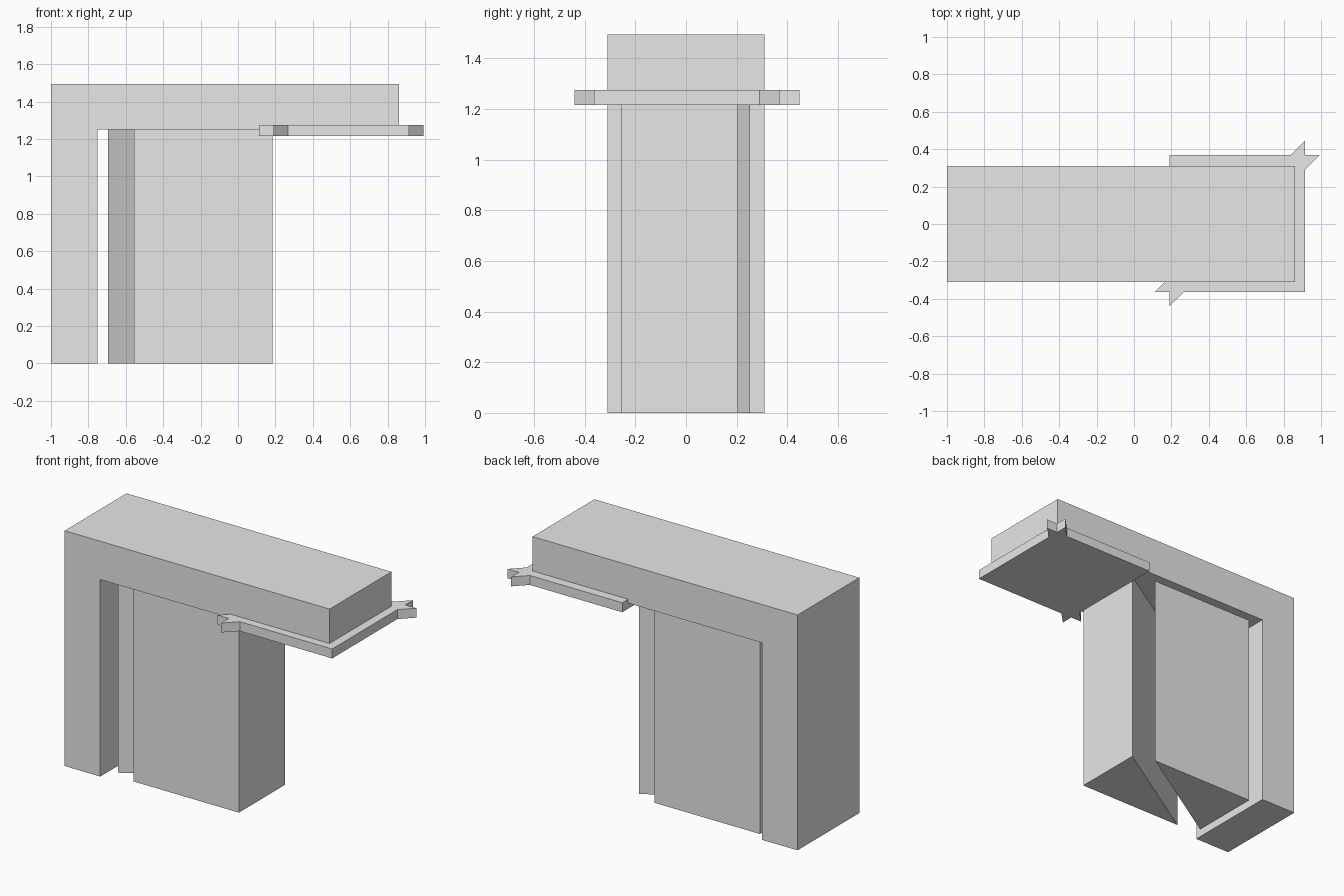
import bpy, bmesh

if "Cube" in bpy.data.objects:
    bpy.data.objects.remove(bpy.data.objects["Cube"])

grey = bpy.data.materials.new("plain_grey")
grey.diffuse_color = (0.8, 0.8, 0.8, 1)
grey.use_nodes = True
grey.node_tree.nodes["Principled BSDF"].inputs["Base Color"].default_value = grey.diffuse_color


def prism(name, outline, depth):
    """Extrude a flat outline of 3D points along a depth vector."""
    bm = bmesh.new()
    face = bm.faces.new([bm.verts.new(p) for p in outline])
    new = bmesh.ops.extrude_face_region(bm, geom=[face], use_keep_orig=True)["geom"]
    bmesh.ops.translate(bm, vec=depth,
                        verts=[g for g in new if isinstance(g, bmesh.types.BMVert)])
    bmesh.ops.recalc_face_normals(bm, faces=bm.faces)
    mesh = bpy.data.meshes.new(name)
    bm.to_mesh(mesh)
    bm.free()
    mesh.materials.append(grey)
    obj = bpy.data.objects.new(name, mesh)
    bpy.context.collection.objects.link(obj)
    return obj


# Main frame: one leg and an overhanging beam
frame = [(-1, 0), (-0.75, 0), (-0.75, 1.25), (0.86, 1.25), (0.86, 1.493), (-1, 1.493)]
prism("main_frame", [(x, -0.31, z) for x, z in frame], (0, 0.62, 0))

# Two wedge columns separated by a diagonal slot
wedges = {
    "front_wedge_column": [(-0.555, -0.255), (0.185, -0.255), (0.185, 0.205)],
    "back_wedge_column": [(-0.695, -0.208), (0.045, 0.252), (-0.695, 0.252)],
}
for name, outline in wedges.items():
    prism(name, [(x, y, 0) for x, y in outline], (0, 0, 1.25))

# Ledge plate under the beam, with twin spikes at two opposite corners
cx, cy, hx, hy, s = 0.552, 0.003, 0.363, 0.366, 0.078
half = [(hx, -hy), (hx, hy - s), (hx + s, hy), (hx, hy), (hx, hy + s), (hx - s, hy)]
outline = half + [(-x, -y) for x, y in half]
prism("spiked_ledge", [(cx + x, cy + y, 1.215) for x, y in outline], (0, 0, 0.06))
